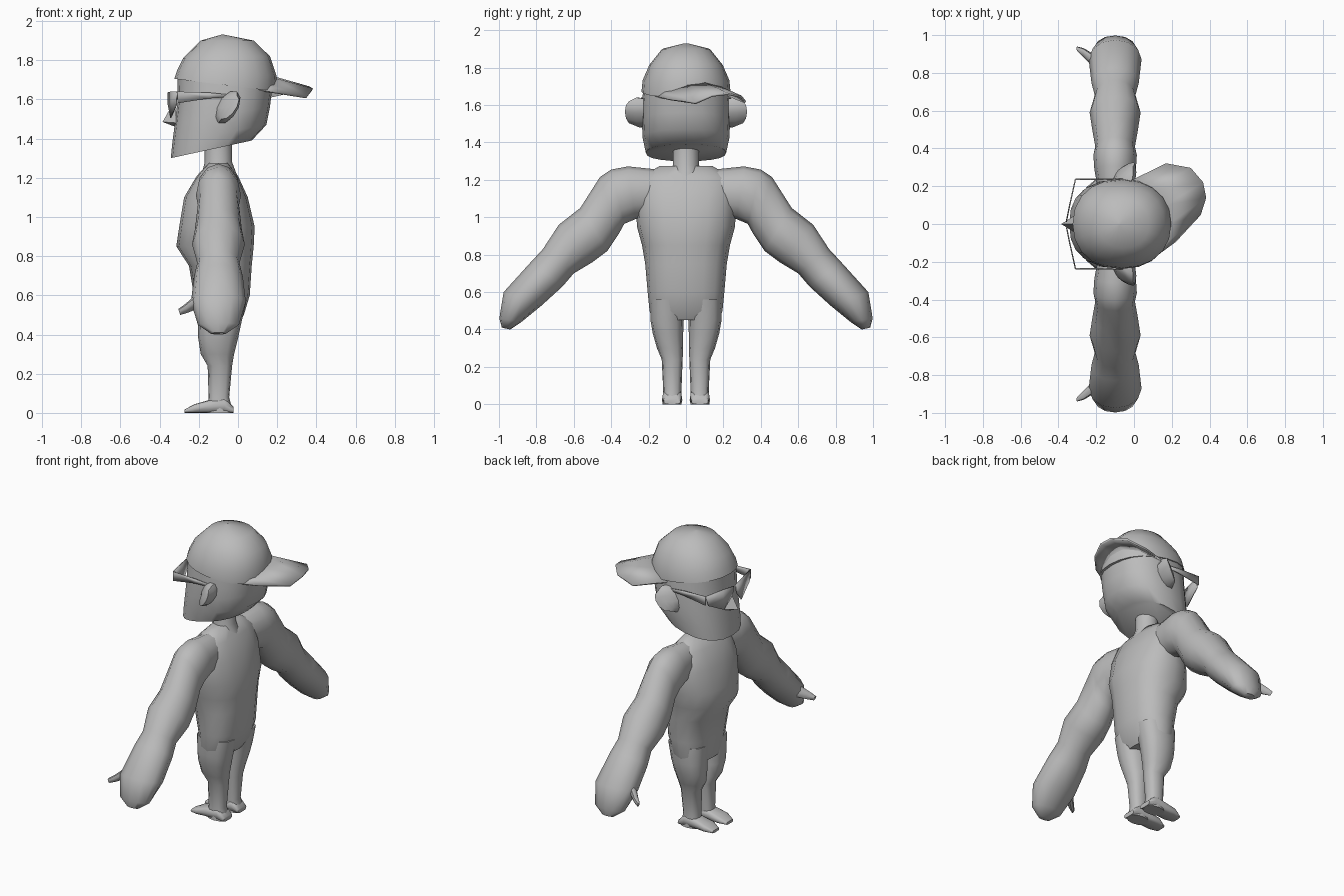
import bpy, bmesh, math
from mathutils import Vector as V

grey = bpy.data.materials.new("clay_grey")
grey.diffuse_color = (0.5, 0.5, 0.5, 1)
AX = -0.10  # x of the arm centre line


def finish(name, bm, angle=50):
    bmesh.ops.recalc_face_normals(bm, faces=bm.faces)
    me = bpy.data.meshes.new(name)
    bm.to_mesh(me)
    bm.free()
    me.materials.append(grey)
    ob = bpy.data.objects.new(name, me)
    bpy.context.collection.objects.link(ob)
    bpy.ops.object.select_all(action='DESELECT')
    ob.select_set(True)
    bpy.context.view_layer.objects.active = ob
    bpy.ops.object.shade_smooth_by_angle(angle=math.radians(angle))
    return ob


def mirror(ob):
    ob.modifiers.new("mirror", 'MIRROR').use_axis = (False, True, False)
    ob.modifiers["mirror"].use_mirror_merge = False


def ring(p, q, v, n=12, k=1.0):
    """Closed section: p and q are opposite ends, v is the other half axis."""
    p, q, v = V(p), V(q), V(v)
    c, u = (p + q) / 2, (p - q) / 2
    pw = lambda t: math.copysign(abs(t) ** k, t) if abs(t) > 1e-6 else 0
    return [c + u * pw(math.cos(2 * math.pi * i / n)) + v * pw(math.sin(2 * math.pi * i / n))
            for i in range(n)]


def loft(name, rings, angle=50):
    bm = bmesh.new()
    rows = [[bm.verts.new(p) for p in r] for r in rings]
    for a, b in zip(rows, rows[1:]):
        for i in range(len(a)):
            j = (i + 1) % len(a)
            bm.faces.new((a[i], a[j], b[j], b[i]))
    bm.faces.new(rows[0])
    bm.faces.new(rows[-1])
    return finish(name, bm, angle)


def sheet(name, rows, thick):
    bm = bmesh.new()
    g = [[bm.verts.new(p) for p in r] for r in rows]
    for a, b in zip(g, g[1:]):
        for i in range(len(a) - 1):
            bm.faces.new((a[i], a[i + 1], b[i + 1], b[i]))
    ob = finish(name, bm, 40)
    s = ob.modifiers.new("thickness", 'SOLIDIFY')
    s.thickness, s.offset = thick, 0
    return ob


# Torso: height, front x, back x, half width
torso = [(1.275, -.15, -.05, .14), (1.21, -.21, 0, .25), (1.1, -.275, .05, .27), (.95, -.30, .085, .262),
         (.85, -.315, .08, .235), (.75, -.25, .07, .218), (.6, -.225, .06, .205),
         (.50, -.21, .03, .195), (.45, -.2, .0, .18)]
loft("torso", [ring((a, 0, z), (b, 0, z), (0, h, 0), 16, .85) for z, a, b, h in torso])

# Neck
neck = [(1.2, -.19, -.0, .09), (1.28, -.17, -.03, .07), (1.40, -.17, -.03, .07)]
loft("neck", [ring((a, 0, z), (b, 0, z), (0, h, 0)) for z, a, b, h in neck])

# Arms: top (y, z), bottom (y, z), half depth
arm = [((.10, 1.25), (.15, 1.02), .08), ((.31, 1.272), (.27, .99), .11), ((.40, 1.255), (.33, .965), .115),
       ((.46, 1.215), (.36, .91), .105), ((.565, 1.05), (.42, .82), .12), ((.68, .96), (.50, .76), .135),
       ((.765, .83), (.60, .70), .108), ((.83, .76), (.66, .63), .125), ((.975, .60), (.77, .53), .14),
       ((.998, .46), (.88, .44), .105), ((.985, .41), (.94, .40), .04)]
mirror(loft("arm", [ring((AX, *t), (AX, *b), (h, 0, 0)) for t, b, h in arm]))

# Thumbs
thumb = [((-.17, .86, .65), (-.17, .83, .54), .045), ((-.22, .87, .60), (-.21, .86, .53), .035),
         ((-.27, .91, .555), (-.26, .90, .51), .025), ((-.305, .93, .53), (-.295, .925, .50), .012)]
mirror(loft("thumb", [ring(t, b, (0, h, 0), 8) for t, b, h in thumb]))

# Legs: height, front x, back x, inner y, outer y
leg = [(.56, -.21, .04, .0, .19), (.45, -.205, .015, .012, .19), (.38, -.203, -.0, .015, .178),
       (.3, -.19, -.02, .015, .155), (.24, -.155, -.03, .018, .13), (.08, -.15, -.045, .024, .122),
       (0, -.16, -.025, .024, .125)]
mirror(loft("leg", [ring((a, (c + d) / 2, z), (b, (c + d) / 2, z), (0, (d - c) / 2, 0), 12, .8)
                    for z, a, b, c, d in leg]))

# Feet: x, top height, half width
foot = [(-.022, .03, .045), (-.07, .08, .052), (-.15, .065, .052), (-.22, .045, .055), (-.272, .018, .035)]
mirror(loft("foot", [ring((x, .074, z), (x, .074, 0), (0, h, 0), 12, .6) for x, z, h in foot]))

# Head: front (x, z), back (x, z), half width
head = [((-.343, 1.30), (.07, 1.39), .215), ((-.335, 1.38), (.145, 1.47), .232),
        ((-.322, 1.48), (.163, 1.56), .236), ((-.31, 1.58), (.17, 1.62), .236), ((-.31, 1.71), (.18, 1.68), .228)]
loft("head", [ring((*a[:1], 0, a[1]), (b[0], 0, b[1]), (0, h, 0), 20, .85) for a, b, h in head])

# Cap crown
cap = [((-.325, 1.705), (.195, 1.64), .238), ((-.312, 1.745), (.197, 1.72), .232),
       ((-.28, 1.81), (.163, 1.82), .196), ((-.19, 1.90), (.08, 1.90), .128), ((-.085, 1.93), (-.07, 1.93), .01)]
loft("cap_crown", [ring((a[0], 0, a[1]), (b[0], 0, b[1]), (0, h, 0), 20, .92) for a, b, h in cap])

# Cap brim, turned to the back
inner = [(-.03, .22, 1.655), (.10, .18, 1.695), (.17, .1, 1.715), (.18, 0, 1.705), (.14, -.12, 1.68), (.07, -.2, 1.655)]
outer = [(.17, .318, 1.615), (.30, .295, 1.645), (.365, .22, 1.66), (.38, .14, 1.65), (.35, .05, 1.61), (.22, -.09, 1.63)]
sheet("cap_brim", [inner, outer], .012)

# Ears
ear = [((-.015, .20, 1.63), (-.105, .20, 1.49), (.045, 0, -.025)),
       ((-.005, .265, 1.64), (-.10, .235, 1.48), (.045, .02, -.025)),
       ((-.005, .305, 1.62), (-.085, .285, 1.50), (.03, .03, -.015)),
       ((-.02, .31, 1.59), (-.06, .30, 1.54), (.01, .01, -.005))]
mirror(loft("ear", [ring(*e, n=10) for e in ear]))

# Nose
bm = bmesh.new()
tip, top, lo, l, r = [bm.verts.new(p) for p in [(-.385, 0, 1.485), (-.32, 0, 1.60), (-.32, 0, 1.46),
                                                (-.315, .045, 1.48), (-.315, -.045, 1.48)]]
for f in [(tip, top, l), (tip, l, lo), (tip, lo, r), (tip, r, top), (top, r, lo, l)]:
    bm.faces.new(f)
finish("nose", bm, 20)

# Glasses: lenses and side arms
mirror(sheet("lens", [[(-.358, .01, 1.635), (-.34, .10, 1.64), (-.31, .237, 1.64)],
                      [(-.357, .02, 1.58), (-.343, .09, 1.505), (-.315, .215, 1.57)]], .006))
mirror(sheet("glasses_arm", [[(-.31, .237, 1.64), (-.15, .237, 1.635), (-.05, .237, 1.625)],
                             [(-.31, .237, 1.58), (-.15, .237, 1.605), (-.05, .237, 1.61)]], .006))
